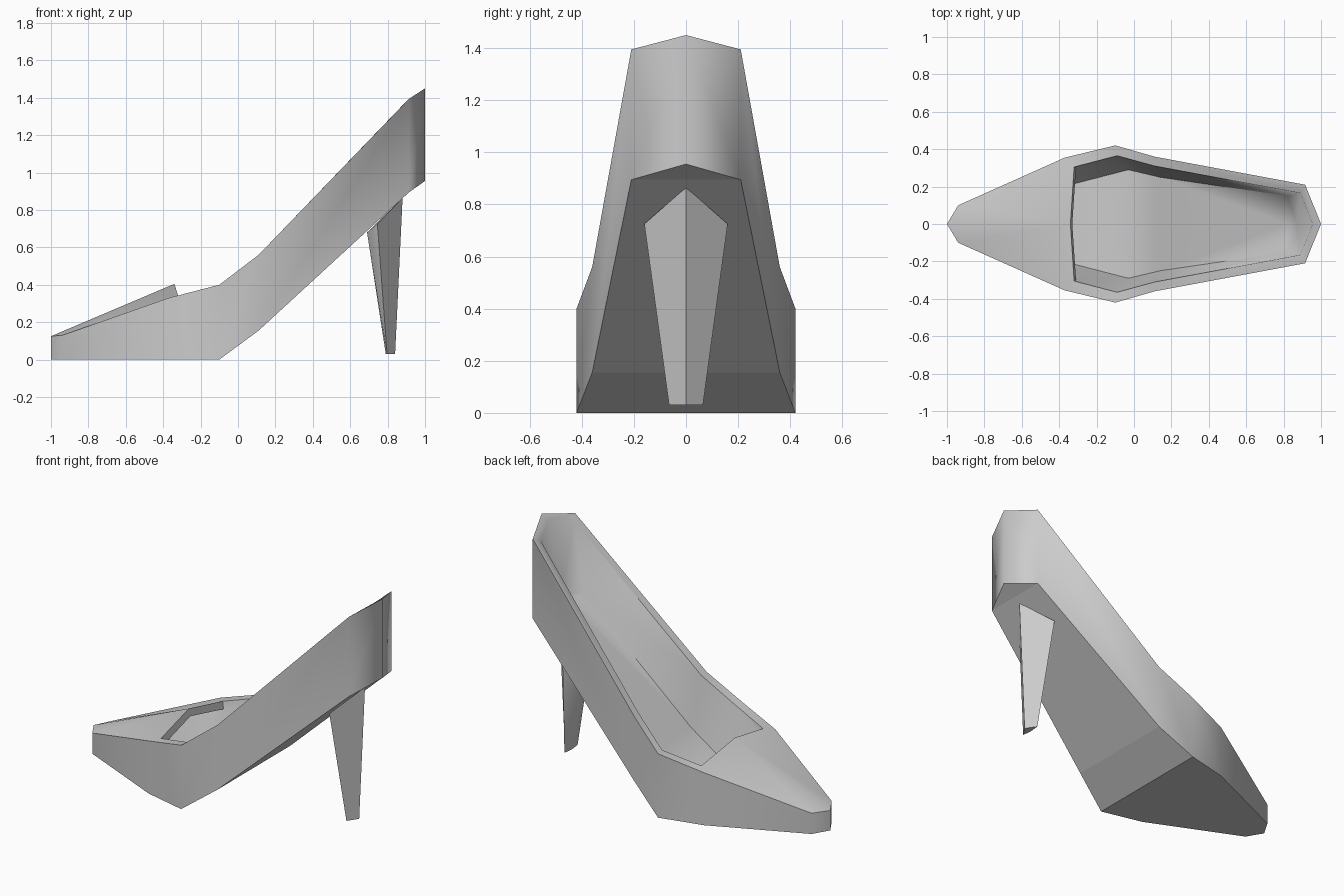
import bpy
import bmesh
from mathutils import Vector

cube = bpy.data.objects.get("Cube")
if cube:
    bpy.data.objects.remove(cube, do_unlink=True)

grey = bpy.data.materials.new("plain grey")
grey.use_nodes = True
grey.diffuse_color = (0.6, 0.6, 0.6, 1)
bsdf = next(n for n in grey.node_tree.nodes if n.type == "BSDF_PRINCIPLED")
bsdf.inputs["Base Color"].default_value = (0.6, 0.6, 0.6, 1)


def build(name, faces):
    """Mirror a half model across y, weld it and shade it."""
    bm = bmesh.new()
    for face in faces:
        corners = list(dict.fromkeys(face))
        if len(corners) > 2:
            bm.faces.new([bm.verts.new(Vector(c)) for c in corners])
    bmesh.ops.remove_doubles(bm, verts=bm.verts[:], dist=0.0005)
    bmesh.ops.mirror(bm, geom=bm.verts[:] + bm.edges[:] + bm.faces[:],
                     axis="Y", merge_dist=0.0005)
    bmesh.ops.remove_doubles(bm, verts=bm.verts[:], dist=0.0005)
    bmesh.ops.recalc_face_normals(bm, faces=bm.faces[:])
    mesh = bpy.data.meshes.new(name)
    bm.to_mesh(mesh)
    bm.free()
    mesh.materials.append(grey)
    obj = bpy.data.objects.new(name, mesh)
    bpy.context.collection.objects.link(obj)
    bpy.ops.object.select_all(action="DESELECT")
    obj.select_set(True)
    bpy.context.view_layer.objects.active = obj
    bpy.ops.object.shade_smooth_by_angle(angle=1.06)
    # Undersides keep their hard crease
    for poly in mesh.polygons:
        if poly.normal.z < -0.5:
            poly.use_smooth = False
    return obj


def band(a, b):
    """Quads between two matching rows of points."""
    return [(a[i], a[i + 1], b[i + 1], b[i]) for i in range(len(a) - 1)]


def centre(row):
    return [(x, 0.0, z) for x, y, z in row]


# Half outline from toe to back: x, half width, sole height, top height
outline = [(-1.0, 0.0, 0.0, 0.125), (-0.94, 0.1, 0.0, 0.13),
           (-0.37, 0.355, 0.0, 0.33), (-0.1, 0.42, 0.0, 0.4),
           (0.11, 0.36, 0.155, 0.56), (0.915, 0.21, 0.895, 1.395),
           (1.0, 0.0, 0.955, 1.45)]
sole = [(x, y, lo) for x, y, lo, hi in outline]
top = [(x, y, hi) for x, y, lo, hi in outline]

# Opening rim, lip under the vamp, inner floor and inner toe
rim = [(-0.34, 0.0, 0.405), (-0.32, 0.305, 0.34), (-0.09, 0.365, 0.4),
       (0.11, 0.31, 0.555), (0.89, 0.165, 1.37), (0.955, 0.0, 1.42)]
lip = [(-0.33, 0.0, 0.36), (-0.31, 0.3, 0.295)]
floor = [(-0.93, 0.0, 0.06), (-0.9, 0.06, 0.06), (-0.34, 0.21, 0.06),
         (-0.03, 0.29, 0.09), (0.14, 0.25, 0.245), (0.82, 0.15, 0.945),
         (0.87, 0.0, 0.985)]
inner = [(-0.93, 0.0, 0.1), (-0.9, 0.06, 0.1), (-0.37, 0.29, 0.28)]

shoe = band(sole, top) + band(sole, centre(sole))
# Vamp and rim ledge
shoe += [(top[0], top[1], rim[0]), (top[1], top[2], rim[1], rim[0])]
shoe += band(top[2:], rim[1:])
# Lip and hollow toe
shoe += band(rim[:2], lip)
shoe += [(inner[0], inner[1], lip[0]), (inner[1], inner[2], lip[1], lip[0])]
shoe += band(inner, floor[:3])
shoe += [(inner[2], lip[1], floor[2]), (lip[1], rim[1], rim[2]),
         (lip[1], rim[2], floor[3], floor[2])]
# Inner walls and insole
shoe += band(rim[2:], floor[3:]) + band(floor, centre(floor))
build("shoe_body", shoe)

# Tapered heel with a diamond section
heel_top = [(0.69, 0.0, 0.68), (0.745, 0.16, 0.725), (0.88, 0.0, 0.865)]
heel_tip = [(0.79, 0.0, 0.03), (0.797, 0.065, 0.03), (0.84, 0.0, 0.03)]
build("heel", band(heel_top, heel_tip) + [tuple(heel_top), tuple(heel_tip)])
